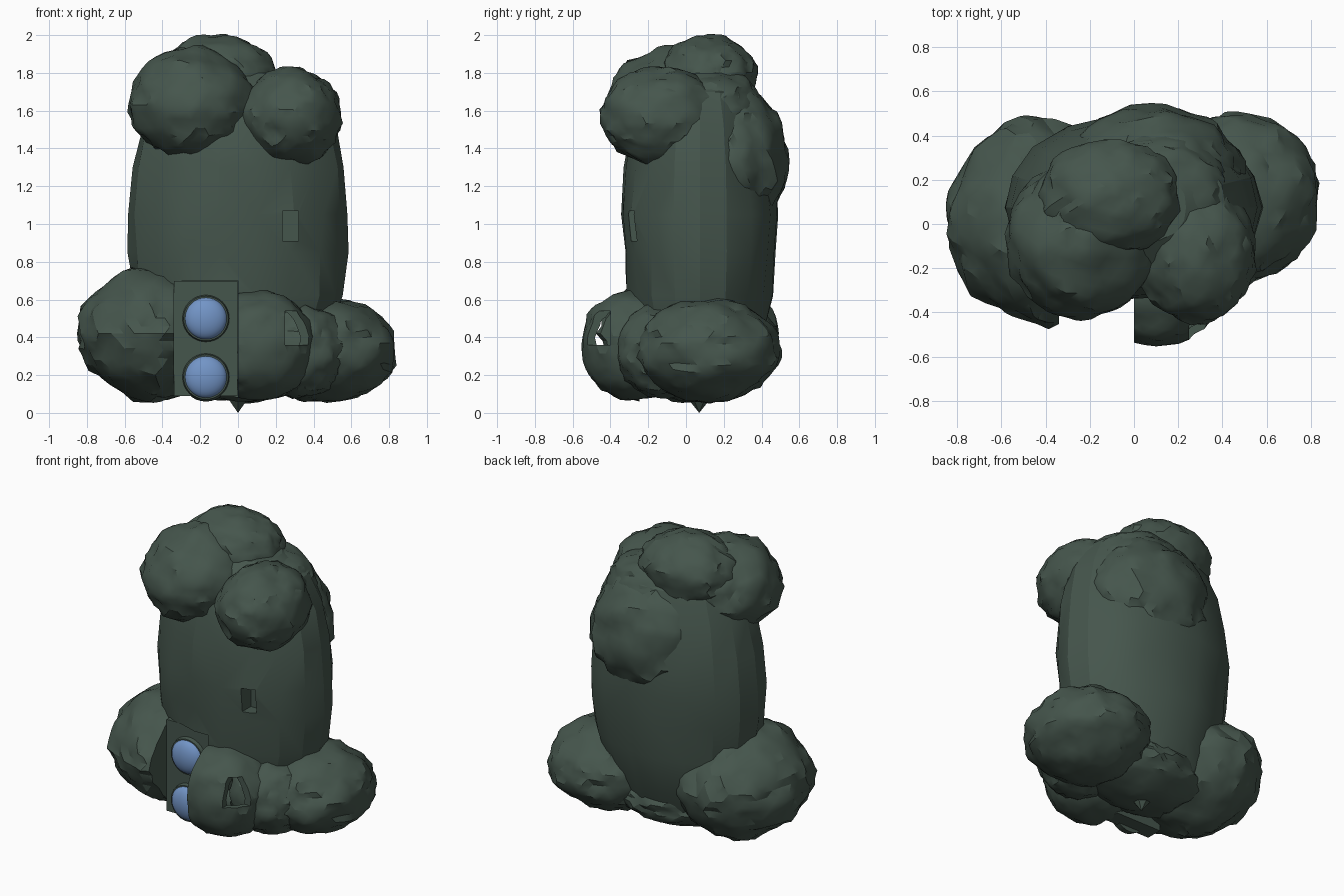
import bpy, bmesh, math
from mathutils import Vector, Matrix, noise

if "Cube" in bpy.data.objects:
    bpy.data.objects.remove(bpy.data.objects["Cube"])


def material(name, rgb):
    m = bpy.data.materials.new(name)
    m.use_nodes = True
    m.diffuse_color = (*rgb, 1)
    m.node_tree.nodes["Principled BSDF"].inputs["Base Color"].default_value = (*rgb, 1)
    return m


GREEN = material("dark moss green", (0.06, 0.092, 0.073))
BLUE = material("soft blue", (0.17, 0.3, 0.57))


def smooth(ob, angle):
    bpy.ops.object.select_all(action="DESELECT")
    ob.select_set(True)
    bpy.context.view_layer.objects.active = ob
    bpy.ops.object.shade_smooth_by_angle(angle=math.radians(angle))


def finish(name, bm, mat, angle=30):
    bmesh.ops.recalc_face_normals(bm, faces=bm.faces)
    mesh = bpy.data.meshes.new(name)
    bm.to_mesh(mesh)
    bm.free()
    mesh.materials.append(mat)
    ob = bpy.data.objects.new(name, mesh)
    bpy.context.collection.objects.link(ob)
    smooth(ob, angle)
    return ob


def lump(name, centre, radii, rough=0.1, power=1.0):
    """Boulder-like ellipsoid with broad and fine bumps; low power is boxier."""
    bm = bmesh.new()
    bmesh.ops.create_icosphere(bm, subdivisions=4, radius=1)
    offset = Vector(centre) * 9
    for v in bm.verts:
        d = v.co.normalized()
        bump = sum(w * noise.noise(d * f + offset)
                   for f, w in ((2.2, 0.65), (5, 0.6), (9, 0.35)))
        v.co = [c + math.copysign(abs(k) ** power, k) * r * (1 + rough * bump)
                for c, k, r in zip(centre, d, radii)]
    return finish(name, bm, GREEN)


def box(name, low, high):
    bm = bmesh.new()
    bmesh.ops.create_cube(bm, size=1)
    for v in bm.verts:
        v.co = [l if c < 0 else h for c, l, h in zip(v.co, low, high)]
    return finish(name, bm, GREEN)


def cut(ob, *cutters):
    """Carve the cutters out, then sharpen the new edges."""
    for cutter in cutters:
        cutter.hide_render = True
        mod = ob.modifiers.new("cut", "BOOLEAN")
        mod.operation = "DIFFERENCE"
        mod.solver = "EXACT"
        mod.object = cutter
        bpy.context.view_layer.objects.active = ob
        bpy.ops.object.modifier_apply(modifier=mod.name)
    smooth(ob, 25)


# Column-shaped body, coarse and faceted
PROFILE = [(0.12, 0.22), (0.2, 0.36), (0.38, 0.47), (0.62, 0.55), (0.85, 0.57),
           (1.05, 0.59), (1.3, 0.56), (1.52, 0.51), (1.7, 0.42), (1.8, 0.24)]
SIDES = 18
bm = bmesh.new()
rings = []
for z, r in PROFILE:
    ring = []
    for i in range(SIDES):
        a = math.tau * i / SIDES
        p = Vector((math.cos(a), math.sin(a), z))
        k = r * (1 + 0.06 * noise.noise(p * 3.1))
        ring.append(bm.verts.new((k * p.x, 0.075 + 0.71 * k * p.y, z)))
    rings.append(ring)
for lower, upper in zip(rings, rings[1:]):
    for i in range(SIDES):
        j = (i + 1) % SIDES
        bm.faces.new((lower[i], lower[j], upper[j], upper[i]))
bm.faces.new(rings[0])
bm.faces.new(rings[-1])
bmesh.ops.triangulate(bm, faces=bm.faces)
body = finish("body", bm, GREEN, 20)

# Upper lumps
lump("upper_right_lump", (-0.24, -0.07, 1.63), (0.34, 0.36, 0.31), power=1.05)
lump("upper_left_lump", (0.28, -0.13, 1.57), (0.27, 0.32, 0.26))
lump("top_lump", (-0.11, 0.12, 1.77), (0.32, 0.26, 0.23))
lump("crown_filler", (0.08, 0.13, 1.62), (0.36, 0.28, 0.2))
lump("back_lump", (0.08, 0.23, 1.34), (0.41, 0.31, 0.4))

# Base lumps
right_foot = lump("right_base_lump", (-0.44, 0.02, 0.42), (0.41, 0.47, 0.365), power=1.12)
lump("left_base_lump", (0.47, 0.12, 0.33), (0.37, 0.38, 0.275))
lump("between_lump", (0.33, -0.12, 0.33), (0.25, 0.25, 0.25))
under = lump("under_lump", (0.02, 0.06, 0.24), (0.42, 0.32, 0.18))
front = lump("front_shell", (0.1, -0.27, 0.36), (0.3, 0.28, 0.29), 0.06, 0.92)

# Tip under the base
bm = bmesh.new()
bmesh.ops.create_cone(bm, segments=6, radius1=0, radius2=0.08, depth=0.1,
                      matrix=Matrix.Translation((0, 0.07, 0.05)))
finish("bottom_tip", bm, GREEN)

# Recess for the buttons, hollow front shell and small openings
recess = box("recess_cutter", (-0.34, -0.8, 0.06), (0, -0.25, 0.7))
hollow = lump("hollow_cutter", (0.1, -0.26, 0.36), (0.27, 0.255, 0.25), 0.06, 0.92)
window = box("window_cutter", (0.25, -0.8, 0.36), (0.5, -0.4, 0.54))
notch = box("notch_cutter", (0.235, -0.5, 0.91), (0.32, -0.2, 1.07))
cut(body, recess, notch)
cut(right_foot, recess)
cut(under, recess)
cut(front, hollow, recess, window)
for cutter in (recess, hollow, window, notch):
    cutter.hide_viewport = True

# Button panel
box("button_panel", (-0.338, -0.27, 0.09), (-0.002, -0.16, 0.698))
turn = Matrix.Rotation(math.pi / 2, 4, "X")
for label, z in (("lower", 0.19), ("upper", 0.5)):
    bm = bmesh.new()
    bmesh.ops.create_cone(bm, cap_ends=True, segments=32, radius1=0.13, radius2=0.118,
                          depth=0.05,
                          matrix=Matrix.Translation((-0.17, -0.27, z)) @ turn)
    finish(label + "_button_rim", bm, GREEN)
    bm = bmesh.new()
    bmesh.ops.create_uvsphere(bm, u_segments=32, v_segments=16, radius=0.112,
                              matrix=Matrix.Translation((-0.17, -0.285, z))
                              @ Matrix.Diagonal((1, 0.5, 1, 1)) @ turn)
    finish(label + "_button", bm, BLUE, 60)
